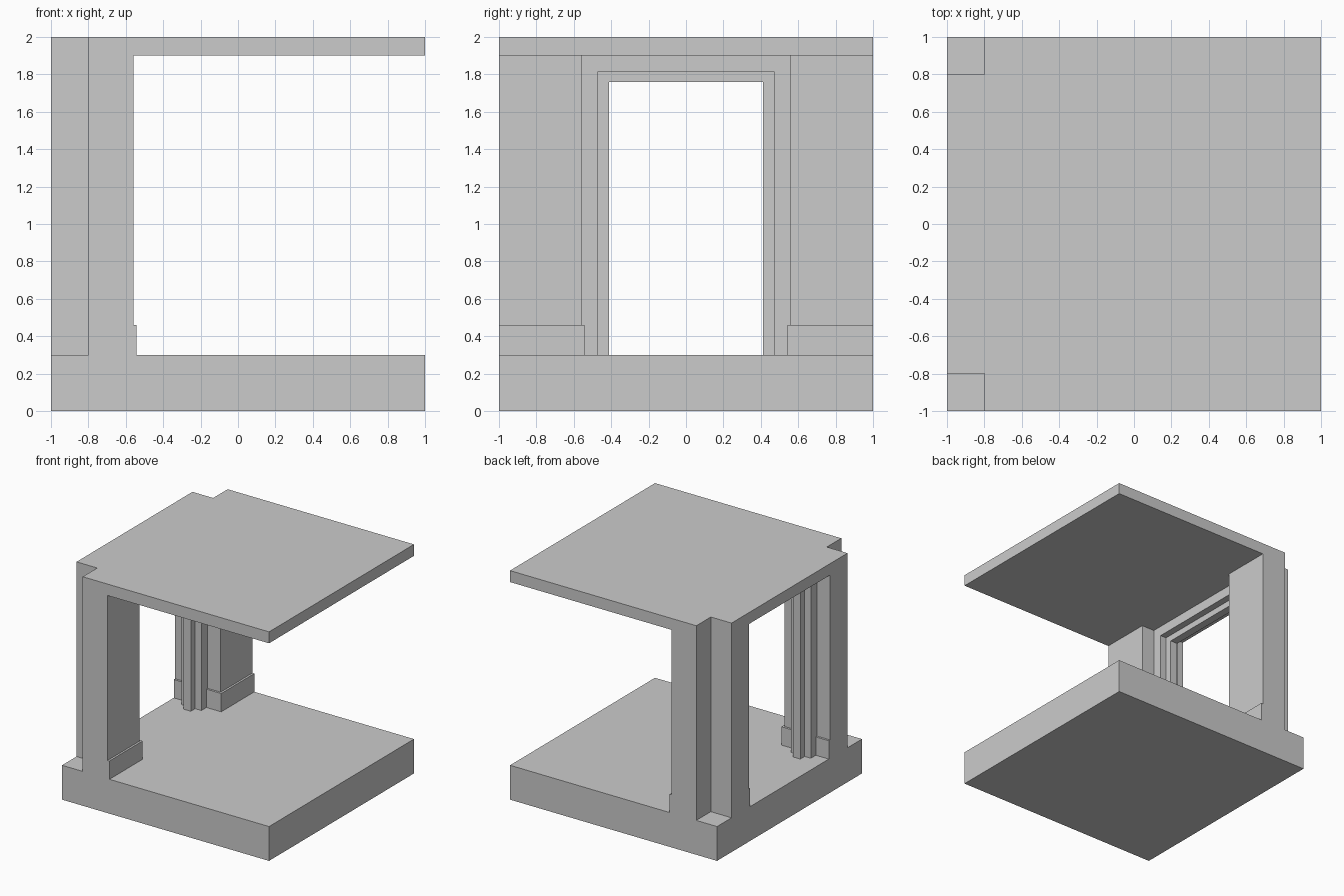
import bpy, bmesh
from mathutils import Vector

if "Cube" in bpy.data.objects:
    bpy.data.objects.remove(bpy.data.objects["Cube"])


def prism(name, profile, place, lo, hi):
    """Extrude a 2D profile from lo to hi; place(u, v, w) maps it to x, y, z."""
    bm = bmesh.new()
    face = bm.faces.new([bm.verts.new(place(u, v, lo)) for u, v in profile])
    step = Vector(place(0, 0, hi)) - Vector(place(0, 0, lo))
    new = bmesh.ops.extrude_face_region(bm, geom=[face], use_keep_orig=True)["geom"]
    bmesh.ops.translate(bm, vec=step, verts=[g for g in new if isinstance(g, bmesh.types.BMVert)])
    bmesh.ops.recalc_face_normals(bm, faces=bm.faces)
    mesh = bpy.data.meshes.new(name)
    bm.to_mesh(mesh)
    bm.free()
    obj = bpy.data.objects.new(name, mesh)
    bpy.context.collection.objects.link(obj)
    return obj


def along_x(u, v, w): return (w, u, v)
def along_y(u, v, w): return (u, w, v)
def along_z(u, v, w): return (u, v, w)


def cut(target, x, y, z):
    """Subtract a box given by its x, y and z ranges."""
    box = prism("cutter", [(x[0], y[0]), (x[1], y[0]), (x[1], y[1]), (x[0], y[1])], along_z, *z)
    box.hide_render = True
    mod = target.modifiers.new("cut", "BOOLEAN")
    mod.operation, mod.solver, mod.object = "DIFFERENCE", "EXACT", box
    bpy.context.view_layer.objects.active = target
    bpy.ops.object.modifier_apply(modifier=mod.name)
    bpy.data.objects.remove(box)


def arch(half, top, width, head):
    """U-shaped door surround in the y-z plane, standing on the floor."""
    inner, low = half - width, top - head
    return [(-half, FLOOR), (-half, top), (half, top), (half, FLOOR),
            (inner, FLOOR), (inner, low), (-inner, low), (-inner, FLOOR)]


FLOOR, CEILING = 0.30, 1.90
WALL, DOOR, MID = -0.56, 0.56, -0.78

# Floor, wall and ceiling as one C-shaped body
shell = prism("room_shell", [(-1, 0), (1, 0), (1, FLOOR), (WALL, FLOOR), (WALL, CEILING),
                             (1, CEILING), (1, 2), (-1, 2)], along_y, -1, 1)
# Doorway and the two outer corner notches
cut(shell, (-1.2, -0.4), (-DOOR, DOOR), (FLOOR, CEILING))
for y in ((-1.2, -0.8), (0.8, 1.2)):
    cut(shell, (-1.2, -0.8), y, (FLOOR, 2.2))

# Door frame and the thinner stop inside it
prism("door_frame", arch(DOOR, CEILING, 0.087, 0.087), along_x, MID - 0.095, MID + 0.095)
prism("door_stop", arch(0.473, 1.813, 0.06, 0.055), along_x, MID - 0.035, MID + 0.035)

# Skirting boards wrapping each wall end, mirrored across the doorway
t = 0.018
skirting = prism("skirting_boards", [(-1, DOOR - t), (WALL + t, DOOR - t), (WALL + t, 1),
                                     (WALL, 1), (WALL, DOOR), (-1, DOOR)], along_z, FLOOR, 0.46)
mirror = skirting.modifiers.new("mirror", "MIRROR")
mirror.use_axis = (False, True, False)
